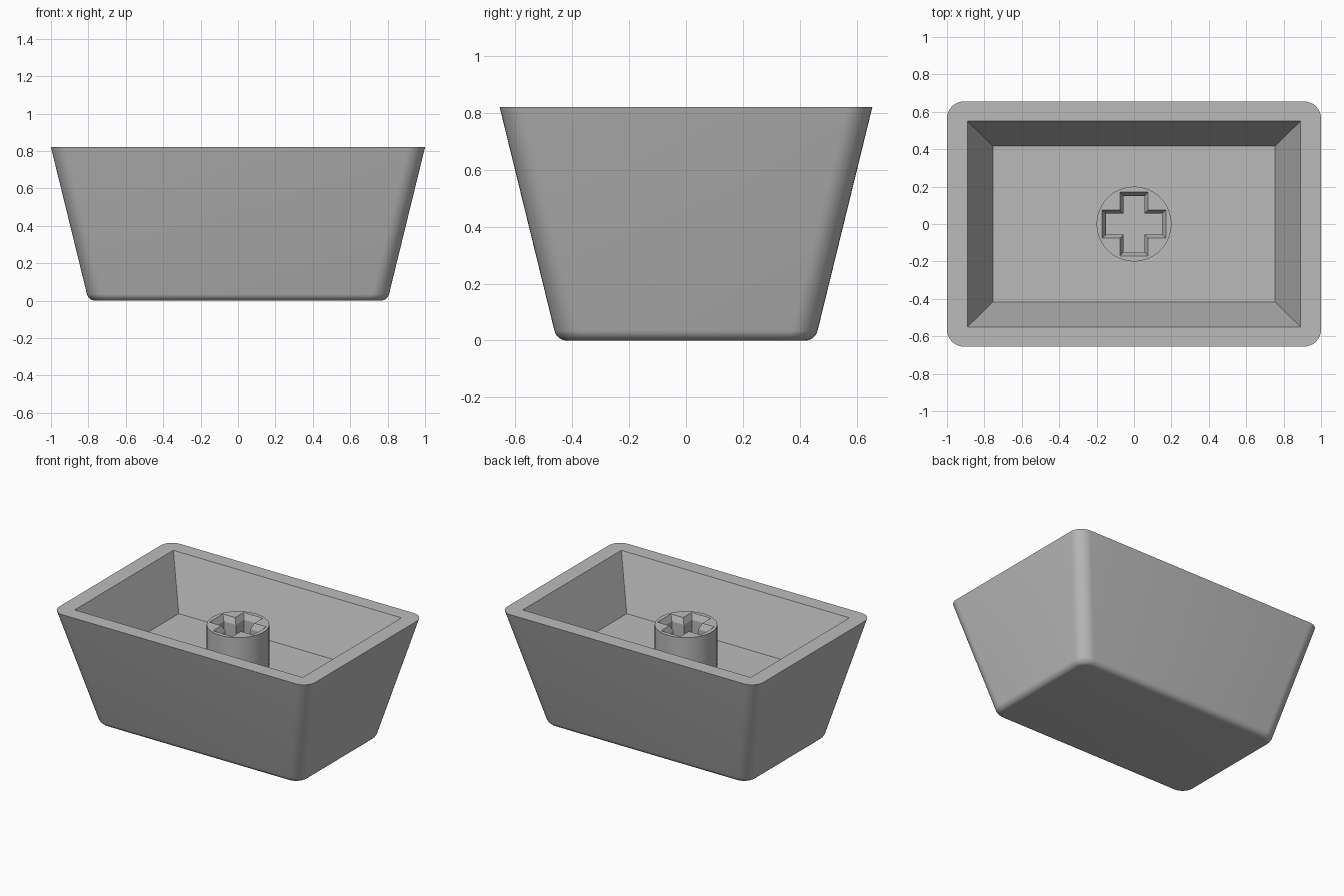
import bpy, bmesh, math

if "Cube" in bpy.data.objects:
    bpy.data.objects.remove(bpy.data.objects["Cube"])

HEIGHT, FLOOR, BOSS_TOP = 0.82, 0.46, 0.745
TAPER = 0.245            # wall run per unit of height
CORNER, FILLET = 0.09, 0.045
SEG = 8

grey = bpy.data.materials.new("plain grey")
grey.diffuse_color = (0.5, 0.5, 0.5, 1)
grey.use_nodes = True
grey.node_tree.nodes["Principled BSDF"].inputs["Base Color"].default_value = grey.diffuse_color


def rounded_rect(bm, hx, hy, r, z):
    """Ring of SEG + 1 points per corner, counter-clockwise."""
    ring = []
    for i, (sx, sy) in enumerate([(1, 1), (-1, 1), (-1, -1), (1, -1)]):
        for k in range(SEG + 1):
            a = math.pi / 2 * (i + k / SEG)
            ring.append(bm.verts.new((sx * (hx - r) + r * math.cos(a),
                                      sy * (hy - r) + r * math.sin(a), z)))
    return ring


def plain_ring(bm, points, z):
    return [bm.verts.new((x, y, z)) for x, y in points]


def skin(bm, a, b):
    n = len(a)
    for i in range(n):
        j = (i + 1) % n
        bm.faces.new((a[i], a[j], b[j], b[i]))


def finish(bm, name, angle):
    bmesh.ops.recalc_face_normals(bm, faces=bm.faces[:])
    mesh = bpy.data.meshes.new(name)
    bm.to_mesh(mesh)
    bm.free()
    mesh.materials.append(grey)
    obj = bpy.data.objects.new(name, mesh)
    bpy.context.collection.objects.link(obj)
    bpy.ops.object.select_all(action='DESELECT')
    obj.select_set(True)
    bpy.context.view_layer.objects.active = obj
    bpy.ops.object.shade_smooth_by_angle(angle=math.radians(angle))


# Tapered shell: rounded bottom edge, straight walls, flat rim, open cavity
bm = bmesh.new()
lean = math.atan(TAPER)
tangent = FILLET * math.tan((math.pi / 2 - lean) / 2)
base_x, base_y = 1 - TAPER * HEIGHT, 0.655 - TAPER * HEIGHT
rings = []
for k in range(SEG + 1):
    a = (math.pi / 2 - lean) * k / SEG
    inset = tangent - FILLET * math.sin(a)
    z = FILLET * (1 - math.cos(a))
    rings.append(rounded_rect(bm, base_x - inset, base_y - inset,
                              CORNER - max(inset, 0), z))
rings.append(rounded_rect(bm, 1, 0.655, CORNER, HEIGHT))
for lower, upper in zip(rings, rings[1:]):
    skin(bm, lower, upper)
bm.faces.new(rings[0])

signs = [(1, 1), (-1, 1), (-1, -1), (1, -1)]
mouth = plain_ring(bm, [(0.89 * x, 0.55 * y) for x, y in signs], HEIGHT)
well = plain_ring(bm, [(0.755 * x, 0.417 * y) for x, y in signs], FLOOR)
rim, n = rings[-1], SEG + 1
for c in range(4):
    for k in range(SEG):
        bm.faces.new((rim[c * n + k], rim[c * n + k + 1], mouth[c]))
    d = (c + 1) % 4
    bm.faces.new((rim[c * n + SEG], rim[d * n], mouth[d], mouth[c]))
skin(bm, mouth, well)
bm.faces.new(well)
finish(bm, "cap_shell", 30)


# Round stem socket with a chamfered cross-shaped hole
def cross(a, b):
    return [(a, -b), (a, b), (b, b), (b, a), (-b, a), (-b, b),
            (-a, b), (-a, -b), (-b, -b), (-b, -a), (b, -a), (b, -b)]


bm = bmesh.new()
circle = [(0.2 * math.cos(math.tau * i / 64), 0.2 * math.sin(math.tau * i / 64))
          for i in range(64)]
foot = plain_ring(bm, circle, FLOOR - 0.02)
top = plain_ring(bm, circle, BOSS_TOP)
skin(bm, foot, top)
bm.faces.new(foot)
edge = plain_ring(bm, cross(0.17, 0.075), BOSS_TOP)
throat = plain_ring(bm, cross(0.15, 0.057), BOSS_TOP - 0.04)
bottom = plain_ring(bm, cross(0.15, 0.057), FLOOR)
skin(bm, edge, throat)
skin(bm, throat, bottom)
bm.faces.new(bottom)
border = [e for e in bm.edges if e.is_boundary]
bmesh.ops.triangle_fill(bm, edges=border, use_beauty=True, normal=(0, 0, 1))
finish(bm, "stem_socket", 20)
